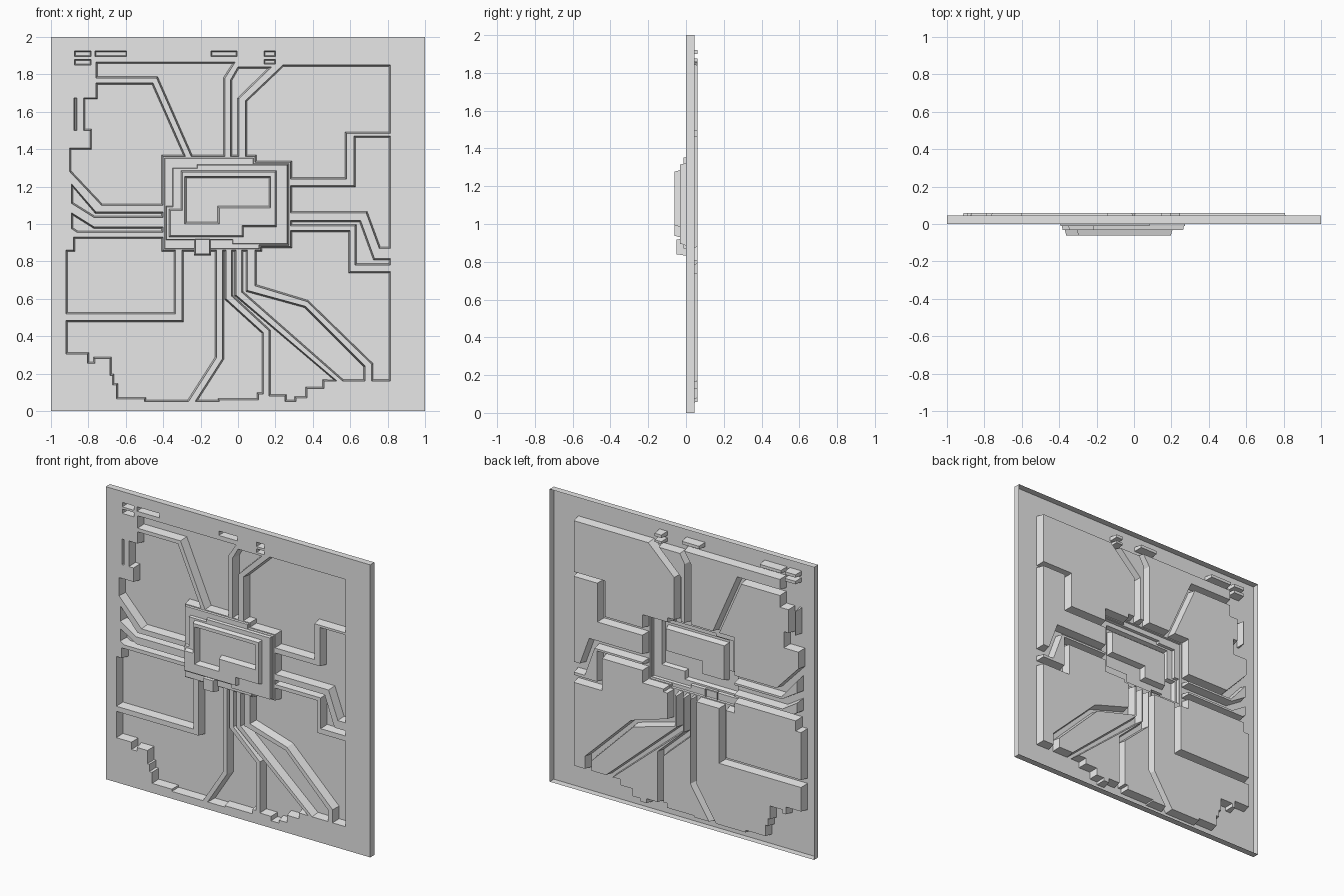
import bpy
import bmesh
from mathutils import Vector

cube = bpy.data.objects.get("Cube")
if cube:
    bpy.data.objects.remove(cube, do_unlink=True)

FACE, RIM, FLOOR = 0.0, 0.045, 0.06   # depth of the board face, rim edge and recess floor

grey = bpy.data.materials.new("light_grey")
grey.use_nodes = True
grey.diffuse_color = (0.8, 0.8, 0.8, 1)
grey.node_tree.nodes["Principled BSDF"].inputs["Base Color"].default_value = (0.8, 0.8, 0.8, 1)


def inset(outline, amount):
    """Mitred inward offset of a closed outline."""
    pts = [Vector(p) for p in outline]
    area = sum(a.x * b.y - b.x * a.y for a, b in zip(pts, pts[1:] + pts[:1]))
    side = 1 if area > 0 else -1
    result = []
    for i, p in enumerate(pts):
        d1 = (p - pts[i - 1]).normalized()
        d2 = (pts[(i + 1) % len(pts)] - p).normalized()
        n1 = Vector((-d1.y, d1.x)) * side
        n2 = Vector((-d2.y, d2.x)) * side
        result.append(p + (n1 + n2) * (amount / max(0.3, 1 + n1.dot(n2))))
    return result


def box(x0, x1, z0, z1):
    return [(x0, z0), (x1, z0), (x1, z1), (x0, z1)]


def ring(bm, outline, y):
    return [bm.verts.new((p[0], y, p[1])) for p in outline]


def add_wall(bm, low, high):
    """Sloping wall between two matching rings."""
    for i in range(len(low)):
        j = (i + 1) % len(low)
        bm.faces.new((low[i], low[j], high[j], high[i]))


def add_sheet(bm, rings):
    """Flat sheet bounded by the first ring, with the other rings as holes."""
    edges = []
    for r in rings:
        for i in range(len(r)):
            pair = (r[i], r[(i + 1) % len(r)])
            edges.append(bm.edges.get(pair) or bm.edges.new(pair))
    bmesh.ops.triangle_fill(bm, edges=edges, use_beauty=True, normal=(0, -1, 0))


def finish(bm, name):
    bmesh.ops.recalc_face_normals(bm, faces=bm.faces)
    if sum(f.normal.y * f.calc_area() for f in bm.faces) > 0:
        bmesh.ops.reverse_faces(bm, faces=bm.faces)
    mesh = bpy.data.meshes.new(name)
    bm.to_mesh(mesh)
    bm.free()
    mesh.materials.append(grey)
    obj = bpy.data.objects.new(name, mesh)
    bpy.context.collection.objects.link(obj)
    return obj


def terrace(name, outline, y0, y1, draft, holes=()):
    """Drafted wall closed by a flat sheet, with optional holes."""
    bm = bmesh.new()
    low, high = ring(bm, outline, y0), ring(bm, inset(outline, draft), y1)
    add_wall(bm, low, high)
    add_sheet(bm, [high] + [ring(bm, h, y1) for h in holes])
    return finish(bm, name)


board_holes = []


def recess(name, outline, draft=0.008):
    """Sunken field between the raised tracks."""
    board_holes.append(outline)
    terrace(name, outline, FACE, FLOOR, draft)


# Sunken fields, upper half
recess("upper_left_recess", [
    (-.76, 1.865), (-.76, 1.78), (-.435, 1.78), (-.25, 1.36), (-.07, 1.36), (-.07, 1.78), (-.015, 1.865)])
recess("left_recess", [
    (-.76, 1.755), (-.455, 1.755), (-.28, 1.36), (-.4, 1.36), (-.4, 1.1), (-.73, 1.1), (-.9, 1.28),
    (-.9, 1.405), (-.79, 1.405), (-.79, 1.5), (-.825, 1.5), (-.825, 1.675), (-.76, 1.675)])
recess("top_channel_recess", [
    (-.04, 1.36), (-.04, 1.77), (0, 1.84), (.18, 1.84), (.005, 1.67), (.005, 1.36)])
recess("upper_right_recess", [
    (.04, 1.36), (.04, 1.66), (.24, 1.85), (.815, 1.85), (.815, 1.485), (.58, 1.485),
    (.58, 1.24), (.28, 1.24), (.28, 1.33), (.09, 1.33), (.09, 1.36)])
recess("right_recess", [
    (.28, 1.205), (.62, 1.205), (.62, 1.47), (.815, 1.47), (.815, .87), (.755, .87), (.685, 1.06), (.28, 1.06)])

# Narrow side channels
recess("left_upper_channel", [
    (-.89, 1.215), (-.76, 1.065), (-.4, 1.065), (-.4, 1.035), (-.77, 1.035), (-.89, 1.11)])
recess("left_lower_channel", [
    (-.89, 1.06), (-.77, .985), (-.4, .985), (-.4, .955), (-.86, .955), (-.89, .975)])
recess("right_channel", [
    (.28, 1.02), (.655, 1.02), (.73, .815), (.815, .815), (.815, .78), (.625, .78), (.625, .99), (.28, .99)])

# Sunken fields, lower half
recess("lower_left_frame_recess", [
    (-.88, .93), (-.4, .93), (-.4, .86), (-.335, .86), (-.335, .52), (-.92, .52), (-.92, .86), (-.88, .86)])
recess("lower_left_recess", [
    (-.92, .485), (-.3, .485), (-.3, .86), (-.115, .86), (-.115, .285), (-.265, .05), (-.5, .05),
    (-.5, .065), (-.65, .065), (-.65, .14), (-.67, .14), (-.67, .19), (-.685, .19), (-.685, .28),
    (-.765, .28), (-.765, .255), (-.805, .255), (-.805, .305), (-.92, .305)])
recess("bottom_recess", [
    (-.083, .86), (-.083, .28), (-.23, .05), (-.1, .05), (-.1, .06), (.11, .06), (.11, .09),
    (.135, .09), (.135, .42), (-.063, .6), (-.063, .86)])
recess("bottom_right_recess", [
    (-.035, .86), (-.035, .615), (.165, .43), (.165, .08), (.25, .08), (.25, .05), (.31, .05),
    (.31, .07), (.37, .07), (.37, .12), (.46, .12), (.46, .16), (.53, .16), (-.01, .62), (-.01, .86)])
recess("diagonal_recess", [
    (.02, .86), (.02, .635), (.56, .16), (.68, .16), (.68, .24), (.36, .56), (.05, .645), (.05, .86)])
recess("lower_right_recess", [
    (.09, .86), (.09, .67), (.37, .585), (.715, .25), (.715, .16), (.815, .16), (.815, .745),
    (.6, .745), (.6, .965), (.28, .965), (.28, .88), (.12, .88), (.12, .86)])

# Small slots near the top edge
for i, (x0, x1, z0, z1) in enumerate([
        (-.875, -.785, 1.895, 1.925), (-.765, -.595, 1.895, 1.925), (-.875, -.785, 1.85, 1.88),
        (-.145, -.005, 1.895, 1.925), (.14, .2, 1.895, 1.925), (.14, .2, 1.855, 1.88),
        (-.877, -.862, 1.5, 1.675)]):
    recess(f"slot_{i + 1}", box(x0, x1, z0, z1), 0.005)

# Hollow centre block, built up in terraces
base = inset([(-.4, .86), (.12, .86), (.12, .88), (.28, .88), (.28, 1.33), (.09, 1.33),
              (.09, 1.36), (-.4, 1.36)], 0.006)
step = [(-.03, .892), (.266, .892), (.266, 1.318), (-.22, 1.318), (-.22, 1.3), (-.35, 1.3),
        (-.35, 1.095), (-.385, 1.095), (-.385, .915), (-.03, .915)]
top = [(-.37, .93), (.03, .93), (.03, .985), (.205, .985), (.205, 1.285), (-.305, 1.285),
       (-.305, 1.08), (-.37, 1.08)]
well = [(-.285, 1.0), (-.1, 1.0), (-.1, 1.085), (.175, 1.085), (.175, 1.255), (-.285, 1.255)]
terrace("block_base", base, FACE, -.012, 0.003, [step])
terrace("block_step", step, -.012, -.032, 0.003, [top])
terrace("block_top", top, -.032, -.061, 0.008, [well])
terrace("block_well", well, -.061, -.02, 0.01)
terrace("block_tab", box(-.235, -.145, .832, .925), FACE, -.05, 0.008)

# Board face and rim, open at the back
bm = bmesh.new()
edge = box(-1, 1, 0, 2)
front = ring(bm, edge, FACE)
add_wall(bm, ring(bm, edge, RIM), front)
add_sheet(bm, [front] + [ring(bm, h, FACE) for h in board_holes + [base]])
finish(bm, "board")
